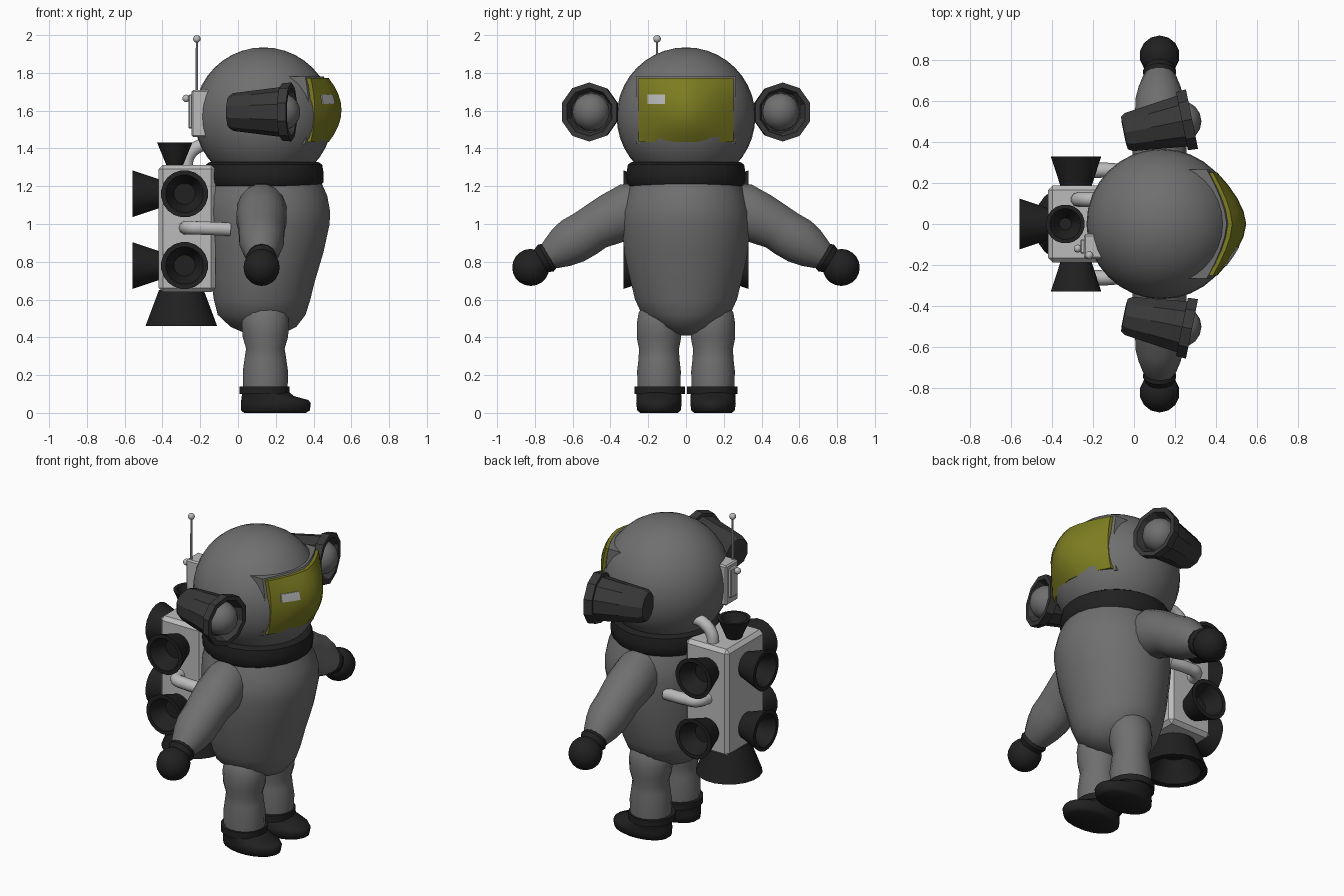
import bpy, bmesh, math
from mathutils import Vector

if "Cube" in bpy.data.objects:
    bpy.data.objects.remove(bpy.data.objects["Cube"])

def material(name, rgb):
    m = bpy.data.materials.new(name)
    m.diffuse_color = (*rgb, 1)
    m.use_nodes = True
    m.node_tree.nodes["Principled BSDF"].inputs["Base Color"].default_value = m.diffuse_color
    return m

GREY = material("suit_grey", (.16, .16, .16))
DARK = material("dark_rubber", (.015, .015, .015))
CHAR = material("charcoal", (.04, .04, .04))
LIGHT = material("light_grey", (.5, .5, .5))
GOLD = material("gold", (.2, .2, .015))

def finish(bm, name, mat, smooth=40):
    bmesh.ops.recalc_face_normals(bm, faces=bm.faces[:])
    me = bpy.data.meshes.new(name)
    bm.to_mesh(me)
    bm.free()
    ob = bpy.data.objects.new(name, me)
    bpy.context.collection.objects.link(ob)
    me.materials.append(mat)
    bpy.ops.object.select_all(action='DESELECT')
    ob.select_set(True)
    bpy.context.view_layer.objects.active = ob
    bpy.ops.object.shade_smooth_by_angle(angle=math.radians(smooth))
    return ob

def skin(name, rings, mat, caps=True, smooth=40):
    """Bridge a list of point rings into a tube."""
    bm = bmesh.new()
    vs = [[bm.verts.new(p) for p in r] for r in rings]
    n = len(vs[0])
    for a, b in zip(vs, vs[1:]):
        for i in range(n):
            j = (i + 1) % n
            bm.faces.new((a[i], a[j], b[j], b[i]))
    if caps:
        bm.faces.new(vs[0])
        bm.faces.new(vs[-1])
    return finish(bm, name, mat, smooth)

def loft(name, secs, mat, seg=16):
    """secs: (x, y, z, rx, ry, tilt about x in degrees)"""
    rings = []
    for x, y, z, rx, ry, t in secs:
        c, s = math.cos(math.radians(t)), math.sin(math.radians(t))
        ring = []
        for i in range(seg):
            a = math.tau * (i + .5) / seg
            u, v = rx * math.cos(a), ry * math.sin(a)
            ring.append((x + u, y + v * c, z - v * s))
        rings.append(ring)
    return skin(name, rings, mat, smooth=60)

def lathe(name, prof, loc, axis, mat, seg=20, smooth=40):
    """prof: (radius, distance along axis)"""
    q = Vector(axis).to_track_quat('Z', 'Y')
    rings = [[Vector(loc) + q @ Vector((r * math.cos(math.tau * (i + .5) / seg),
              r * math.sin(math.tau * (i + .5) / seg), h)) for i in range(seg)]
             for r, h in prof]
    return skin(name, rings, mat, smooth=smooth)

def ball(name, loc, r, mat, u=24, v=16):
    bm = bmesh.new()
    bmesh.ops.create_uvsphere(bm, u_segments=u, v_segments=v, radius=r)
    bmesh.ops.translate(bm, verts=bm.verts[:], vec=loc)
    return finish(bm, name, mat, 60)

def box(name, lo, hi, mat, bev):
    bm = bmesh.new()
    bmesh.ops.create_cube(bm, size=1)
    for v in bm.verts:
        v.co = [l + (h - l) * (c + .5) for c, l, h in zip(v.co, lo, hi)]
    bmesh.ops.bevel(bm, geom=bm.edges[:], offset=bev, segments=1, affect='EDGES')
    return finish(bm, name, mat, 30)

def pipe(name, pts, r, mat):
    cu = bpy.data.curves.new(name, 'CURVE')
    cu.dimensions = '3D'
    cu.bevel_depth, cu.bevel_resolution, cu.use_fill_caps = r, 3, True
    sp = cu.splines.new('BEZIER')
    sp.bezier_points.add(len(pts) - 1)
    for b, p in zip(sp.bezier_points, pts):
        b.co = p
        b.handle_left_type = b.handle_right_type = 'AUTO'
    cu.materials.append(mat)
    ob = bpy.data.objects.new(name, cu)
    bpy.context.collection.objects.link(ob)

def patch(name, ylo, yhi, zlo, zhi, off, depth, mat, n=8):
    """Bulged visor surface, pushed back by depth into a closed slab."""
    bm = bmesh.new()
    bmesh.ops.create_grid(bm, x_segments=n, y_segments=n, size=1)
    for v in bm.verts:
        y = ylo + (yhi - ylo) * (v.co.x + 1) / 2
        z = zlo + (zhi - zlo) * (v.co.y + 1) / 2
        u, w = y / .255, (z - 1.603) / .172
        x = .548 - .145 * abs(u) ** 1.7 - .07 * w * w + .05 * u * u * w * w
        v.co = (x + off, y, z)
    ext = bmesh.ops.extrude_face_region(bm, geom=bm.faces[:], use_keep_orig=True)
    bmesh.ops.translate(bm, vec=(-depth, 0, 0),
                        verts=[g for g in ext['geom'] if isinstance(g, bmesh.types.BMVert)])
    return finish(bm, name, mat)

# torso, lofted from back and front limits per height
torso = [(.41, .10, .18, .03), (.425, .03, .25, .09), (.455, -.04, .31, .15),
         (.52, -.11, .36, .235), (.6, -.13, .385, .272), (.7, -.145, .41, .297),
         (.85, -.16, .455, .33), (1.0, -.175, .488, .342), (1.07, -.18, .49, .34),
         (1.15, -.18, .475, .318), (1.25, -.15, .43, .28)]
loft("torso", [((a + b) / 2, 0, z, (b - a) / 2, ry, 0) for z, a, b, ry in torso], GREY, 24)

# head and collar
ball("helmet", (.135, 0, 1.568), .367, GREY, 32, 20)
lathe("collar", [(.27, 1.2), (.3, 1.2), (.316, 1.22), (.318, 1.27), (.31, 1.315),
                 (.29, 1.328), (.25, 1.328)], (.138, 0, 0), (0, 0, 1), DARK, 24)

# visor with frame and glint
patch("visor_frame", -.265, .265, 1.424, 1.782, -.02, .1, GREY)
patch("visor", -.252, .252, 1.433, 1.773, 0, .05, GOLD)
patch("visor_glint", -.205, -.112, 1.635, 1.685, .004, .01, LIGHT, 2)

for s, side in ((1, "left"), (-1, "right")):
    # arm and hand
    arm = [(.2, 1.1, .11, .12, 100), (.3, 1.07, .133, .15, 108), (.4, 1.025, .135, .138, 114),
           (.48, .985, .125, .125, 117), (.53, .95, .122, .125, 120), (.6, .91, .12, .125, 119),
           (.66, .875, .105, .11, 117), (.71, .842, .085, .085, 118), (.745, .82, .065, .065, 118)]
    loft(side + "_arm", [(.125, s * y, z, rx, ry, s * t) for y, z, rx, ry, t in arm], GREY)
    lathe(side + "_wrist", [(.075, 0), (.082, .02), (.07, .05)], (.125, s * .725, .83),
          (0, s * .85, -.5), DARK, 14)
    ball(side + "_hand", (.125, s * .822, .77), .098, DARK, 14, 10)

    # leg, boot cuff and boot
    leg = [(.12, .12, .115), (.22, .122, .118), (.29, .112, .11), (.34, .104, .108),
           (.4, .122, .12), (.47, .128, .12), (.53, .12, .11), (.57, .09, .085), (.59, .04, .04)]
    loft(side + "_leg", [(.145, s * .143, z, rx, ry, 0) for z, rx, ry in leg], GREY)
    lathe(side + "_boot_cuff", [(.1, .1), (.135, .1), (.135, .14), (.1, .14)],
          (.14, s * .138, 0), (0, 0, 1), DARK)
    boot = [(0, .03, .36, .1), (.012, .015, .382, .116), (.05, .013, .388, .122),
            (.068, .015, .375, .12), (.088, .018, .3, .12), (.115, .02, .265, .118)]
    loft(side + "_boot", [((a + b) / 2, s * .143, z, (b - a) / 2, ry, 0)
                          for z, a, b, ry in boot], DARK, 20)

    # helmet lamp
    lamp = [(.05, 0), (.085, .003), (.1, .025), (.133, .29), (.152, .29), (.156, .34),
            (.128, .34), (.11, .29), (.03, .28)]
    axis = Vector((.98, s * .2, 0)).normalized()
    back = Vector((-.05, s * .444, 1.593))
    lathe(side + "_lamp", lamp, back, axis, CHAR, 10, 30)
    ball(side + "_lamp_lens", back + axis * .285, .1, GREY, 16, 10)

    # side hose
    pipe(side + "_side_hose", [(-.28, s * .17, .98), (-.25, s * .25, .98), (-.18, s * .262, .978),
                               (-.04, s * .255, .972)], .037, LIGHT)

# backpack
box("backpack", (-.42, -.187, .64), (-.12, .187, 1.312), LIGHT, .022)
pipe("top_hose", [(-.275, .12, 1.29), (-.262, .12, 1.36), (-.21, .12, 1.41), (-.13, .12, 1.425)],
     .036, LIGHT)

def nozzle(name, loc, axis, r0, r1, length):
    t = .2 * r1
    lathe(name, [(r0, 0), (r1, length), (r1 - t, length), (r0 * .75, length * .35),
                 (.01, length * .35)], loc, axis, DARK, 20)

for z, row in ((1.16, "upper"), (.78, "lower")):
    nozzle(row + "_back_nozzle", (-.41, 0, z), (-1, 0, 0), .075, .125, .148)
    for s, side in ((1, "left"), (-1, "right")):
        nozzle(f"{row}_{side}_nozzle", (-.283, s * .18, z), (0, s, 0), .075, .125, .15)
nozzle("main_nozzle", (-.3, 0, .65), (0, 0, -1), .12, .192, .19)
nozzle("top_nozzle", (-.335, 0, 1.3), (0, 0, 1), .04, .095, .132)

# radio box with plate, knob and antenna
box("radio_box", (-.245, -.17, 1.46), (-.13, -.05, 1.71), LIGHT, .008)
box("radio_plate", (-.262, -.145, 1.505), (-.235, -.075, 1.685), LIGHT, .005)
ball("radio_knob", (-.275, -.12, 1.665), .02, LIGHT, 10, 8)
lathe("antenna", [(.007, 1.65), (.006, 1.98)], (-.218, -.153, 0), (0, 0, 1), LIGHT, 8)
ball("antenna_tip", (-.218, -.153, 1.98), .02, LIGHT, 12, 8)
